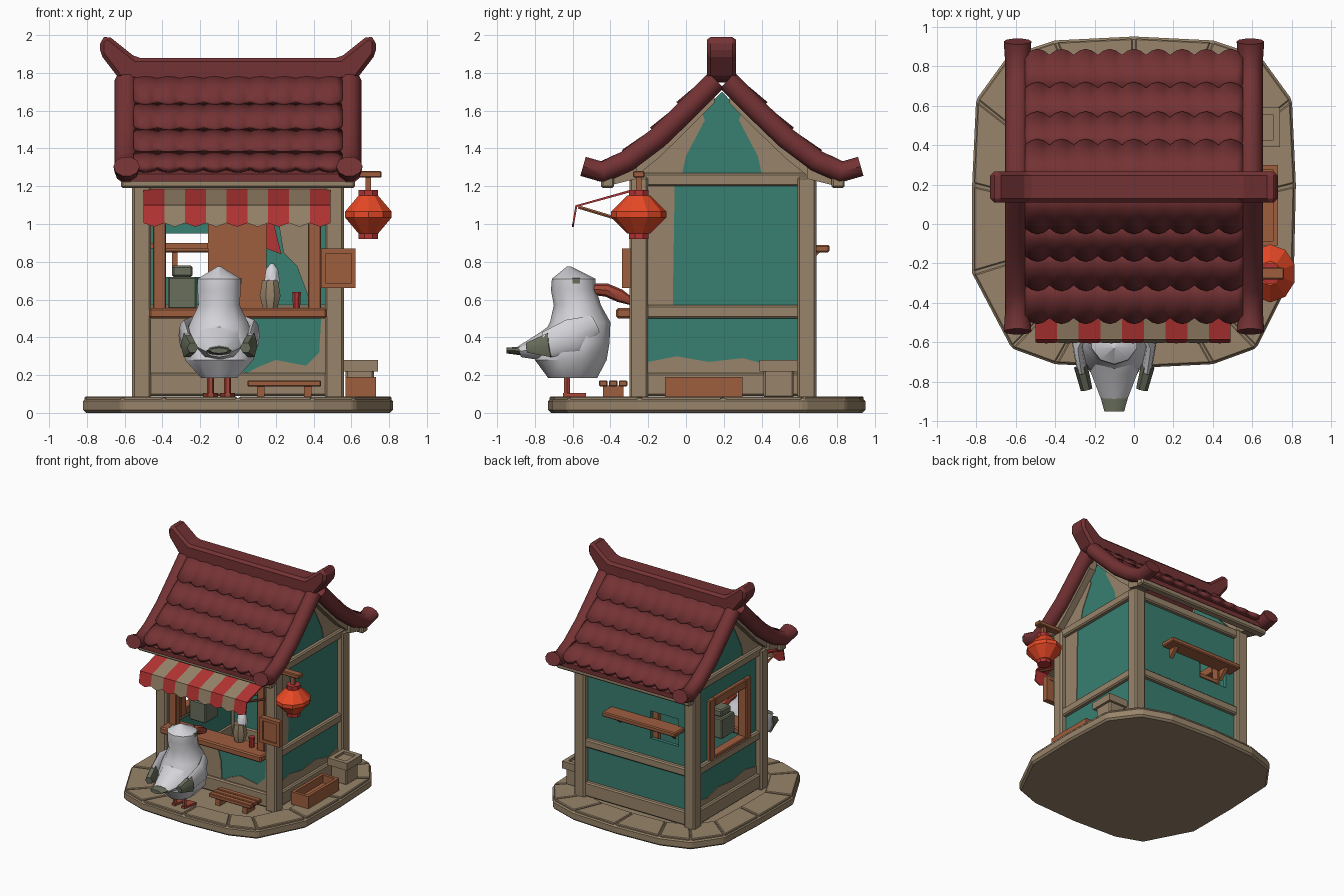
import bpy, bmesh, math
from mathutils import Vector

def mat(name, r, g, b):
    lin = lambda c: ((c / 255 + 0.055) / 1.055) ** 2.4
    m = bpy.data.materials.new(name)
    m.diffuse_color = (lin(r), lin(g), lin(b), 1)
    return m

STONE = mat("tan stone", 152, 132, 106)
ROOF = mat("roof red", 116, 50, 52)
TEAL = mat("teal paint", 56, 126, 112)
WOOD = mat("brown wood", 158, 94, 62)
LAMP = mat("lantern orange", 236, 74, 38)
WHITE = mat("feather white", 212, 212, 217)
OLIVE = mat("olive grey", 104, 110, 92)
CLOTH = mat("awning red", 182, 52, 52)
SKIN = mat("beak red", 165, 70, 55)

def finish(name, bm, m, bevel=0, smooth=False):
    bmesh.ops.recalc_face_normals(bm, faces=bm.faces)
    me = bpy.data.meshes.new(name)
    bm.to_mesh(me)
    bm.free()
    me.materials.append(m)
    ob = bpy.data.objects.new(name, me)
    bpy.context.collection.objects.link(ob)
    if bevel:
        b = ob.modifiers.new("bevel", 'BEVEL')
        b.width, b.segments = bevel, 1
    if smooth:
        bpy.ops.object.select_all(action='DESELECT')
        ob.select_set(True)
        bpy.context.view_layer.objects.active = ob
        bpy.ops.object.shade_smooth_by_angle(angle=math.radians(40))
    return ob

def prism(name, pts, axis, a, b, m, bevel=0):
    """Extrude a 2D outline along an axis from a to b."""
    put = {'x': lambda p, t: (t, p[0], p[1]), 'y': lambda p, t: (p[0], t, p[1]),
           'z': lambda p, t: (p[0], p[1], t)}[axis]
    bm = bmesh.new()
    lo = [bm.verts.new(put(p, a)) for p in pts]
    hi = [bm.verts.new(put(p, b)) for p in pts]
    bm.faces.new(lo)
    bm.faces.new(hi)
    for i in range(len(pts)):
        j = (i + 1) % len(pts)
        bm.faces.new((lo[i], lo[j], hi[j], hi[i]))
    return finish(name, bm, m, bevel)

def box(name, x0, x1, y0, y1, z0, z1, m, bevel=0):
    return prism(name, [(x0, y0), (x1, y0), (x1, y1), (x0, y1)], 'z', z0, z1, m, bevel)

def skin(name, rings, m, smooth=True):
    """Join rings of points into a capped skin."""
    bm = bmesh.new()
    vs = [[bm.verts.new(p) for p in r] for r in rings]
    n = len(vs[0])
    for r, s in zip(vs, vs[1:]):
        for i in range(n):
            bm.faces.new((r[i], r[(i + 1) % n], s[(i + 1) % n], s[i]))
    bm.faces.new(vs[0])
    bm.faces.new(vs[-1])
    return finish(name, bm, m, 0, smooth)

def loft(name, rings, n, m, smooth=True):
    """Stack horizontal ellipses (cx, cy, z, rx, ry)."""
    ang = [2 * math.pi * (i + 0.5) / n for i in range(n)]
    return skin(name, [[(cx + rx * math.cos(a), cy + ry * math.sin(a), z) for a in ang]
                       for cx, cy, z, rx, ry in rings], m, smooth)

def tube(name, pts, radii, n, m, side=(1, 0, 0)):
    """Sweep ellipses along a path; radii are (along side, across)."""
    pts, side, rings = [Vector(p) for p in pts], Vector(side), []
    for i, p in enumerate(pts):
        t = (pts[min(i + 1, len(pts) - 1)] - pts[max(i - 1, 0)]).normalized()
        u = (side - t * side.dot(t)).normalized()
        v = t.cross(u)
        a, b = radii[i]
        rings.append([p + u * a * math.cos(2 * math.pi * k / n) + v * b * math.sin(2 * math.pi * k / n)
                      for k in range(n)])
    return skin(name, rings, m)

# Base: rounded slab with rim paving stones
edge = [(0.82, 0.2), (0.8, 0.63), (0.64, 0.85), (0.4, 0.93), (0, 0.95), (-0.4, 0.93), (-0.64, 0.85),
        (-0.8, 0.63), (-0.82, 0.2), (-0.82, -0.25), (-0.62, -0.63), (-0.4, -0.71), (0, -0.73),
        (0.4, -0.71), (0.62, -0.63), (0.81, -0.25)]
prism("base_slab", edge, 'z', 0, 0.078, STONE, 0.015)
for i, a in enumerate(edge):
    a, b = Vector(a), Vector(edge[(i + 1) % len(edge)])
    p, q = a.lerp(b, 0.02), a.lerp(b, 0.98)
    prism("paving_stone", [p * 0.99, q * 0.99, q * 0.74, p * 0.74], 'z', 0.06, 0.088, STONE, 0.006)

# Timber frame: posts and rails
for sx in (-1, 1):
    x0, x1 = sorted((sx * 0.46, sx * 0.56))
    for y0, z in ((-0.3, 1.25), (0.59, 1.25)):
        box("corner_post", x0, x1, y0, y0 + 0.1, 0.07, z, STONE, 0.012)
    for z0, z1 in ((0.09, 0.21), (0.5, 0.57), (1.2, 1.27)):
        box("side_rail", *sorted((sx * 0.47, sx * 0.545)), -0.25, 0.65, z0, z1, STONE, 0.01)
for y0, tops in ((-0.28, ((0.09, 0.21), (1.17, 1.25))), (0.6, ((0.09, 0.21), (0.5, 0.57), (1.18, 1.25)))):
    for z0, z1 in tops:
        box("cross_rail", -0.5, 0.5, y0, y0 + 0.075, z0, z1, STONE, 0.01)
for y in (-0.45, 0.77):
    box("eave_beam", -0.62, 0.62, y, y + 0.07, 1.19, 1.25, STONE, 0.01)

# Walls: closed right side, window openings in the left and back
prism("right_wall", [(-0.25, 0.1), (0.63, 0.1), (0.63, 1.25), (0.19, 1.7), (-0.25, 1.25)], 'x', 0.48, 0.51, TEAL)
prism("left_gable", [(-0.25, 1.03), (0.63, 1.03), (0.63, 1.25), (0.19, 1.7), (-0.25, 1.25)], 'x', -0.51, -0.48, TEAL)
for y0, y1, z0, z1 in ((-0.25, 0.63, 0.1, 0.55), (-0.25, -0.06, 0.55, 1.03), (0.41, 0.63, 0.55, 1.03)):
    box("left_wall", -0.51, -0.48, y0, y1, z0, z1, TEAL)
for x0, x1, z0, z1 in ((-0.5, 0.5, 0.1, 0.72), (-0.5, 0.5, 0.95, 1.22), (-0.5, -0.38, 0.72, 0.95),
                       (-0.12, 0.5, 0.72, 0.95)):
    box("back_wall", x0, x1, 0.61, 0.64, z0, z1, TEAL)
box("front_wall", -0.48, 0.48, -0.25, -0.22, 0.1, 0.52, TEAL)

# Bare plaster patches on the painted walls
side_patches = [[(-0.2, 0.57), (-0.07, 0.57), (-0.06, 1.2), (-0.2, 1.2)],
                [(-0.2, 0.21), (0.59, 0.21), (0.59, 0.28), (0.45, 0.25), (0.3, 0.29), (0.12, 0.27), (-0.05, 0.3), (-0.2, 0.27)],
                [(-0.25, 1.27), (-0.02, 1.27), (0.0, 1.36), (0.1, 1.55), (0.08, 1.6)],
                [(0.63, 1.27), (0.4, 1.27), (0.38, 1.36), (0.28, 1.55), (0.3, 1.6)]]
for i, p in enumerate(side_patches):
    prism("plaster_patch", p, 'x', 0.508, 0.515, STONE)
    if i:
        prism("plaster_patch", p, 'x', -0.515, -0.508, STONE)
prism("front_patch_left", [(-0.46, 0.2), (0.03, 0.2), (0.02, 0.36), (-0.02, 0.5), (-0.46, 0.5)], 'y', -0.257, -0.249, STONE)
prism("front_patch_right", [(0.03, 0.2), (0.46, 0.2), (0.46, 0.5), (0.44, 0.5), (0.43, 0.32), (0.36, 0.25),
                            (0.2, 0.28), (0.1, 0.24)], 'y', -0.257, -0.249, STONE)

# Left window frame, counter, front opening frame and back shelf
for y0, y1, z0, z1 in ((-0.1, -0.03, 0.53, 1.07), (0.38, 0.45, 0.53, 1.07), (-0.03, 0.38, 1.0, 1.07), (-0.03, 0.38, 0.53, 0.59)):
    box("left_window_frame", -0.54, -0.46, y0, y1, z0, z1, WOOD, 0.006)
box("counter", -0.47, 0.47, -0.37, -0.18, 0.5, 0.555, WOOD, 0.01)
for x in (-0.45, 0.37):
    box("opening_frame", x, x + 0.07, -0.28, -0.22, 0.55, 1.18, WOOD, 0.006)
box("back_shelf", -0.43, 0.25, 0.62, 0.76, 0.85, 0.89, WOOD, 0.008)
for x in (-0.35, 0.15):
    prism("shelf_bracket", [(0.63, 0.77), (0.72, 0.86), (0.63, 0.86)], 'x', x, x + 0.03, WOOD)

# Interior fittings
box("inner_panel", -0.16, 0.15, 0.56, 0.6, 0.4, 1.15, WOOD)
box("inner_shelf", -0.46, -0.16, 0.3, 0.45, 0.87, 0.9, WOOD)
box("cooker", -0.37, -0.22, -0.12, 0.05, 0.55, 0.72, OLIVE, 0.008)
box("cooker_lid", -0.35, -0.24, -0.1, 0.03, 0.72, 0.78, OLIVE, 0.01)
loft("jar", [(0.17, -0.22, 0.55, 0.04, 0.04), (0.17, -0.22, 0.62, 0.06, 0.06), (0.17, -0.22, 0.7, 0.045, 0.045)], 8, STONE)
loft("jar_cover", [(0.18, -0.2, 0.69, 0.045, 0.045), (0.18, -0.2, 0.76, 0.035, 0.035), (0.18, -0.2, 0.79, 0.01, 0.01)], 8, WHITE)
loft("cup", [(0.31, -0.26, 0.55, 0.02, 0.02), (0.31, -0.26, 0.64, 0.025, 0.025)], 8, CLOTH)
prism("hanging_cloth", [(0.2, 1.1), (0.37, 1.1), (0.37, 0.62), (0.31, 0.78), (0.24, 0.85)], 'y', 0.2, 0.208, STONE)
prism("red_cloth", [(0.15, 1.1), (0.19, 1.0), (0.23, 0.84), (0.15, 0.87)], 'y', 0.18, 0.188, CLOTH)

# Roof: deck, rafters, scalloped tile rows and gable rolls on both slopes
YR = 0.19
prof = [(0.04, 1.77), (0.2, 1.61), (0.34, 1.475), (0.49, 1.355), (0.66, 1.265)]
roll = [(0.03, 1.76), (0.2, 1.59), (0.34, 1.455), (0.5, 1.335), (0.63, 1.275), (0.735, 1.305)]
for s in (-1, 1):
    def strip(top, bottom):
        return [(YR + s * d, z - top) for d, z in prof] + [(YR + s * d, z - bottom) for d, z in reversed(prof)]
    prism("roof_deck", strip(0.0, 0.04), 'x', -0.57, 0.57, ROOF)
    for sx in (-0.57, 0.5):
        prism("gable_rafter", strip(0.03, 0.13)[0:4] + strip(0.03, 0.13)[6:], 'x', sx, sx + 0.07, STONE)
        prism("rafter_tail", [(YR + s * d, z) for d, z in ((0.45, 1.36), (0.64, 1.25), (0.61, 1.2), (0.45, 1.24))],
              'x', sx - 0.02, sx + 0.09, STONE)
    for (d0, z0), (d1, z1) in zip(prof, prof[1:]):
        bm, rows = bmesh.new(), []
        for t in (0, 0.5, 1):
            row = []
            for i in range(37):
                w = abs(math.sin(math.pi * i / 4))
                d = d0 + (d1 - d0) * t + 0.03 * w * (t == 1)
                z = z0 + (z1 - z0) * t + 0.012 + 0.025 * t + 0.01 * w - 0.025 * w * (t == 1)
                row.append(bm.verts.new((-0.55 + 1.1 * i / 36, YR + s * d, z)))
            rows.append(row)
        for r, q in zip(rows, rows[1:]):
            for i in range(36):
                bm.faces.new((r[i], r[i + 1], q[i + 1], q[i]))
        ob = finish("tile_row", bm, ROOF, 0, True)
        so = ob.modifiers.new("thickness", 'SOLIDIFY')
        so.thickness, so.offset = 0.035, 0
    for x in (-0.59, 0.59):
        tube("gable_roll", [(x, YR + s * d, z) for d, z in roll], [(0.063, 0.06)] * 5 + [(0.07, 0.055)], 10, ROOF)

# Ridge with upturned horns
half = [(0.54, 1.88), (0.69, 2.0), (0.73, 1.975), (0.73, 1.9), (0.63, 1.77), (0.5, 1.75)]
prism("ridge", half + [(-x, z) for x, z in reversed(half)], 'y', 0.11, 0.265, ROOF, 0.02)

# Striped awning with pointed valance and struts
W = 0.99 / 9
for k in range(9):
    x, m = -0.5 + k * W, (STONE if k % 2 else CLOTH)
    prism("awning_stripe", [(-0.28, 1.185), (-0.58, 1.1), (-0.58, 1.09), (-0.28, 1.172)], 'x', x, x + W, m)
    bm_pts = [(x, 1.1), (x + W, 1.1), (x + W, 1.005), (x + W * 0.5, 0.985), (x, 1.005)]
    v = prism("awning_valance", bm_pts, 'y', -0.585, -0.575, m)
    for vert in v.data.vertices:
        vert.co.y -= (1.1 - vert.co.z) * 0.17
for x in (-0.46, 0.46):
    tube("awning_strut", [(x, -0.57, 1.09), (x, -0.27, 1.0)], [(0.01, 0.01)] * 2, 6, WOOD)

# Lantern on a bracket
LX, LY = 0.69, -0.25
loft("lantern", [(LX, LY, z, r, r * 1.13) for z, r in ((0.95, 0.055), (1.035, 0.13), (1.065, 0.13), (1.15, 0.055))], 10, LAMP, False)
for z in (0.92, 1.145):
    loft("lantern_cap", [(LX, LY, z, 0.055, 0.055), (LX, LY, z + 0.035, 0.055, 0.055)], 8, CLOTH)
box("lantern_stem", LX - 0.015, LX + 0.015, LY - 0.015, LY + 0.015, 1.16, 1.26, WOOD)
box("lantern_arm", 0.54, 0.76, LY - 0.03, LY + 0.03, 1.245, 1.28, WOOD, 0.006)

# Framed sign board on the front right post
box("sign_board", 0.46, 0.6, -0.325, -0.3, 0.68, 0.85, WOOD)
for x0, x1, z0, z1 in ((0.44, 0.465, 0.66, 0.87), (0.597, 0.622, 0.66, 0.87), (0.465, 0.597, 0.845, 0.87), (0.465, 0.597, 0.66, 0.685)):
    box("sign_frame", x0, x1, -0.34, -0.295, z0, z1, WOOD)

# Bench in front, crate and stone trough on the right
for i in range(3):
    box("bench_slat", 0.05, 0.44, -0.46 + i * 0.052, -0.415 + i * 0.052, 0.14, 0.172, WOOD, 0.005)
for x in (0.1, 0.35):
    box("bench_leg", x, x + 0.04, -0.44, -0.33, 0.08, 0.145, WOOD)
def bin_box(name, x0, x1, y0, y1, z0, z1, t, m):
    box(name + "_floor", x0, x1, y0, y1, z0, z0 + 0.04, m)
    for a, b, c, d in ((x0, x0 + t, y0, y1), (x1 - t, x1, y0, y1), (x0 + t, x1 - t, y0, y0 + t), (x0 + t, x1 - t, y1 - t, y1)):
        box(name + "_side", a, b, c, d, z0, z1, m)
bin_box("crate", 0.57, 0.73, -0.11, 0.3, 0.085, 0.19, 0.025, WOOD)
box("trough_body", 0.57, 0.72, 0.41, 0.57, 0.08, 0.235, STONE, 0.01)
bin_box("trough_rim", 0.56, 0.74, 0.39, 0.59, 0.22, 0.28, 0.035, STONE)

# Gull customer facing the counter
GX = -0.1
loft("gull_body", [(GX, c, z, rx, ry) for c, z, rx, ry in (
    (-0.6, 0.185, 0.1, 0.13), (-0.61, 0.28, 0.19, 0.19), (-0.59, 0.37, 0.2, 0.185), (-0.56, 0.48, 0.16, 0.16),
    (-0.575, 0.57, 0.115, 0.125), (-0.595, 0.65, 0.12, 0.12), (-0.595, 0.71, 0.12, 0.115), (-0.62, 0.775, 0.01, 0.01))], 10, WHITE)
tube("gull_tail", [(GX, -0.6, 0.4), (GX, -0.75, 0.35), (GX, -0.88, 0.325)], [(0.16, 0.13), (0.12, 0.08), (0.07, 0.03)], 8, WHITE)
tube("gull_tail_tip", [(GX, -0.86, 0.328), (GX, -0.95, 0.33)], [(0.075, 0.025), (0.05, 0.015)], 8, OLIVE)
tube("gull_beak", [(GX, -0.5, 0.655), (GX, -0.42, 0.65), (GX, -0.35, 0.62), (GX, -0.29, 0.59)],
     [(0.035, 0.03), (0.035, 0.035), (0.03, 0.035), (0.015, 0.02)], 8, SKIN)
for s in (-1, 1):
    tube("gull_wing", [(GX + s * 0.13, -0.48, 0.47), (GX + s * 0.185, -0.6, 0.41), (GX + s * 0.165, -0.74, 0.36)],
         [(0.015, 0.05), (0.03, 0.09), (0.025, 0.07)], 8, WHITE)
    tube("gull_wing_tip", [(GX + s * 0.17, -0.72, 0.36), (GX + s * 0.14, -0.84, 0.345)], [(0.035, 0.075), (0.03, 0.03)], 6, OLIVE)
    box("gull_eye", GX + s * 0.11 - 0.008, GX + s * 0.11 + 0.008, -0.6, -0.56, 0.685, 0.715, OLIVE)
    x = GX + s * 0.045
    tube("gull_leg", [(x, -0.63, 0.09), (x, -0.63, 0.22)], [(0.018, 0.018)] * 2, 6, SKIN)
    prism("gull_foot", [(x - 0.015, -0.65), (x + 0.015, -0.65), (x + 0.04, -0.53), (x - 0.04, -0.53)], 'z', 0.085, 0.105, SKIN)
